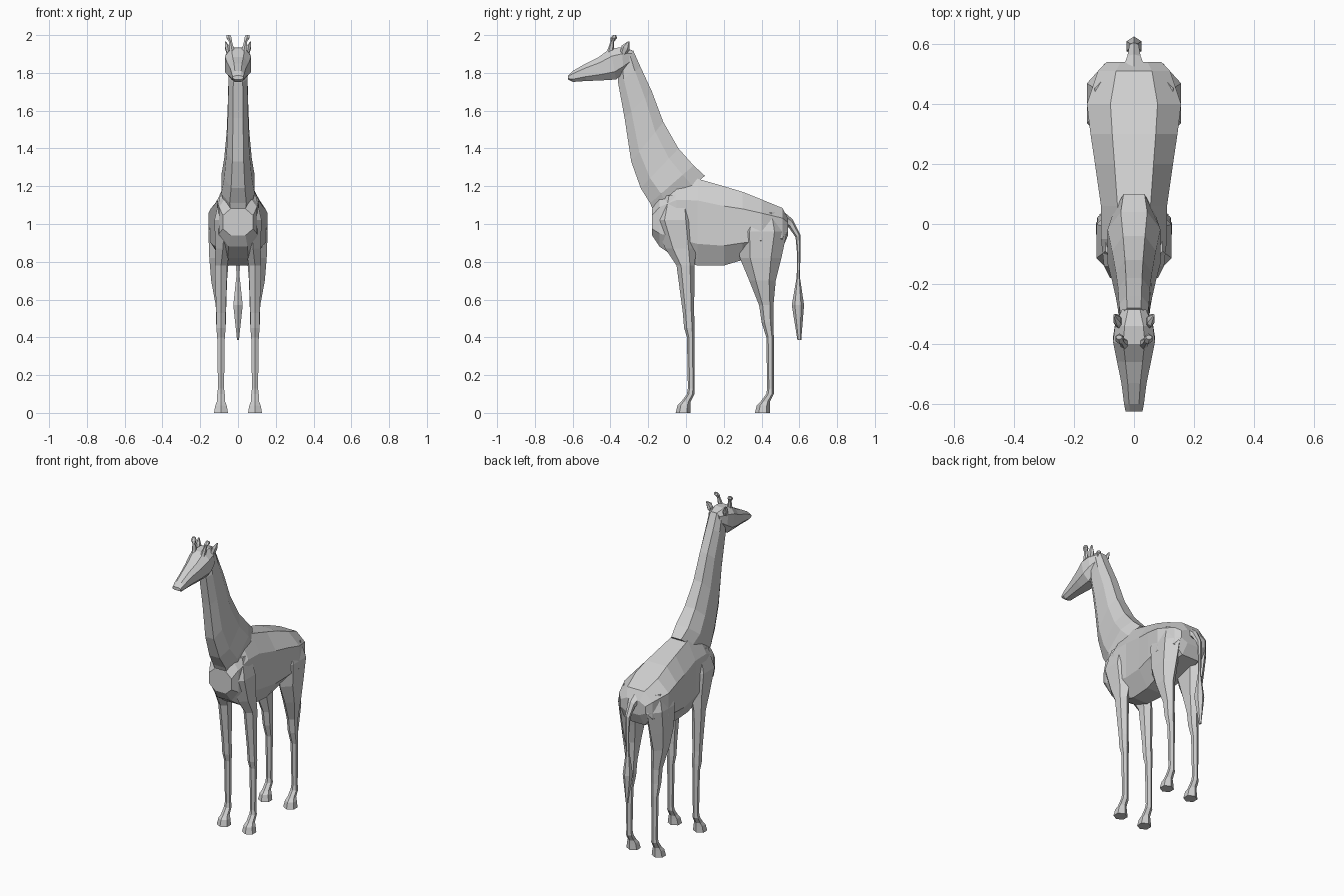
import bpy
import bmesh
from mathutils import Vector

default_cube = bpy.data.objects.get("Cube")
if default_cube:
    bpy.data.objects.remove(default_cube, do_unlink=True)

# One plain coat colour
coat = bpy.data.materials.new("light_grey")
grey = .63
colour = (grey, grey, grey, 1)
coat.use_nodes = True
coat.diffuse_color = colour
coat.node_tree.nodes["Principled BSDF"].inputs["Base Color"].default_value = colour


def boxy_outline():
    """Octagon with broad flat sides, as (sideways, lengthwise) factors."""
    corner = [(.5, 1), (1, .5)]
    right = corner + [(u, -v) for u, v in reversed(corner)]
    return right + [(-u, -v) for u, v in right]


def ridged_outline():
    """Hexagon with a ridge at the front and the back."""
    half = [(0, 1), (1, .5), (1, -.5)]
    return half + [(-u, -v) for u, v in half]


def slanted(front, back, half_width, centre=0):
    """Cross-section between two side-view points (y, z)."""
    start, end = Vector((centre, *front)), Vector((centre, *back))
    return (start + end) / 2, (end - start) / 2, Vector((half_width, 0, 0))


def upright(along, bottom, top, half_width):
    return slanted((along, bottom), (along, top), half_width)


def level(height, front, back, half_width, centre=.09):
    return slanted((front, height), (back, height), half_width, centre)


def loft(name, outline, sections, mirrored=False):
    """Skin a row of cross-sections and cap both ends."""
    bm = bmesh.new()
    rings = [[bm.verts.new(middle + side * u + length * v) for u, v in outline]
             for middle, length, side in sections]
    for lower, upper in zip(rings, rings[1:]):
        for i in range(len(outline)):
            bm.faces.new((lower[i - 1], lower[i], upper[i], upper[i - 1]))
    bm.faces.new(rings[0])
    bm.faces.new(rings[-1])
    bmesh.ops.recalc_face_normals(bm, faces=bm.faces[:])
    mesh = bpy.data.meshes.new(name)
    bm.to_mesh(mesh)
    bm.free()
    mesh.materials.append(coat)
    obj = bpy.data.objects.new(name, mesh)
    bpy.context.collection.objects.link(obj)
    if mirrored:
        mirror = obj.modifiers.new("mirror", 'MIRROR')
        mirror.use_mirror_merge = False


def lower_leg(heel):
    """Slim shank, fetlock and hoof shared by all legs."""
    return [
        level(height=.4, front=heel - .04, back=heel, half_width=.02),
        level(height=.13, front=heel - .035, back=heel, half_width=.016),
        level(height=.1, front=heel - .04, back=heel, half_width=.02),
        level(height=.06, front=heel - .07, back=heel - .02, half_width=.022),
        level(height=.04, front=heel - .09, back=heel - .02, half_width=.03),
        level(height=0, front=heel - .1, back=heel - .02, half_width=.037),
    ]


boxy, ridged = boxy_outline(), ridged_outline()

# Torso, from chest to rump
loft("torso", boxy, [
    upright(along=-.18, bottom=.94, top=1.08, half_width=.08),
    upright(along=-.14, bottom=.88, top=1.16, half_width=.1),
    upright(along=-.05, bottom=.82, top=1.23, half_width=.11),
    upright(along=.06, bottom=.78, top=1.24, half_width=.11),
    upright(along=.2, bottom=.78, top=1.2, half_width=.13),
    upright(along=.3, bottom=.81, top=1.17, half_width=.145),
    upright(along=.4, bottom=.84, top=1.13, half_width=.157),
    upright(along=.51, bottom=.87, top=1.085, half_width=.12),
    upright(along=.54, bottom=.94, top=1.03, half_width=.09),
])

# Neck, ending in a raised step at the withers
loft("neck", boxy, [
    slanted(front=(-.16, 1.04), back=(.1, 1.255), half_width=.07),
    slanted(front=(-.19, 1.11), back=(.04, 1.31), half_width=.088),
    slanted(front=(-.24, 1.19), back=(-.04, 1.4), half_width=.073),
    slanted(front=(-.29, 1.33), back=(-.12, 1.54), half_width=.06),
    slanted(front=(-.325, 1.56), back=(-.18, 1.7), half_width=.053),
    slanted(front=(-.36, 1.75), back=(-.24, 1.83), half_width=.05),
    slanted(front=(-.36, 1.84), back=(-.28, 1.92), half_width=.045),
])

# Head, from muzzle to poll
loft("head", boxy, [
    upright(along=-.625, bottom=1.765, top=1.785, half_width=.028),
    upright(along=-.6, bottom=1.752, top=1.81, half_width=.033),
    upright(along=-.53, bottom=1.757, top=1.85, half_width=.042),
    slanted(front=(-.45, 1.76), back=(-.46, 1.885), half_width=.057),
    slanted(front=(-.37, 1.765), back=(-.4, 1.93), half_width=.07),
    slanted(front=(-.33, 1.8), back=(-.34, 1.935), half_width=.063),
    upright(along=-.285, bottom=1.85, top=1.92, half_width=.04),
])

# Knobbed horns
loft("horns", ridged, [
    level(height=1.91, front=-.42, back=-.38, half_width=.014, centre=.03),
    level(height=1.965, front=-.4, back=-.38, half_width=.008, centre=.04),
    level(height=1.985, front=-.4, back=-.365, half_width=.014, centre=.048),
    level(height=2, front=-.385, back=-.37, half_width=.01, centre=.05),
], mirrored=True)

# Pointed ears
loft("ears", ridged, [
    level(height=1.885, front=-.355, back=-.325, half_width=.01, centre=.045),
    slanted(front=(-.34, 1.945), back=(-.3, 1.92), half_width=.012, centre=.056),
    level(height=1.965, front=-.31, back=-.3, half_width=.003, centre=.066),
], mirrored=True)

# Front legs with shoulders
loft("front_legs", ridged, [
    level(height=1.15, front=-.13, back=.03, half_width=.04, centre=.055),
    level(height=1.02, front=-.17, back=.055, half_width=.055, centre=.07),
    level(height=.87, front=-.11, back=.055, half_width=.04, centre=.08),
    level(height=.78, front=-.05, back=.045, half_width=.033),
    level(height=.53, front=-.017, back=.043, half_width=.025),
    level(height=.45, front=-.01, back=.046, half_width=.025),
] + lower_leg(heel=.045), mirrored=True)

# Hind legs with thighs
loft("hind_legs", ridged, [
    level(height=1.06, front=.31, back=.5, half_width=.045, centre=.085),
    level(height=.96, front=.27, back=.535, half_width=.06, centre=.097),
    level(height=.82, front=.285, back=.505, half_width=.052, centre=.1),
    level(height=.7, front=.335, back=.475, half_width=.042, centre=.1),
    level(height=.57, front=.387, back=.463, half_width=.028),
    level(height=.48, front=.4, back=.462, half_width=.026),
] + lower_leg(heel=.465), mirrored=True)

# Tail with a tuft at the end
loft("tail", ridged, [
    upright(along=.5, bottom=1, top=1.08, half_width=.045),
    slanted(front=(.545, .98), back=(.565, 1.025), half_width=.022),
    slanted(front=(.58, .93), back=(.605, .945), half_width=.015),
    level(height=.84, front=.588, back=.606, half_width=.01, centre=0),
    level(height=.72, front=.586, back=.603, half_width=.009, centre=0),
    level(height=.57, front=.56, back=.625, half_width=.025, centre=0),
    level(height=.385, front=.59, back=.61, half_width=.005, centre=0),
])
